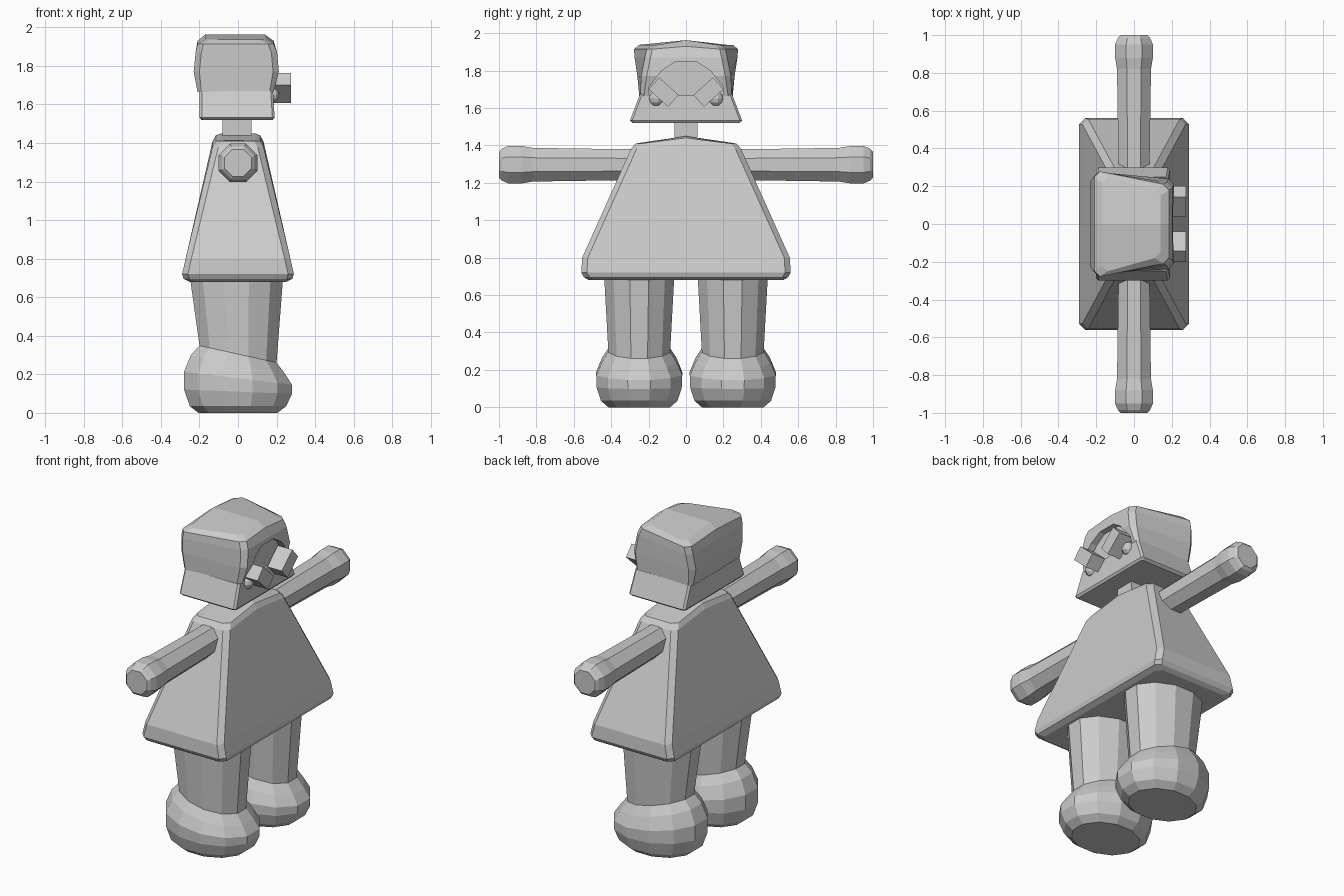
import bpy, bmesh, math
from mathutils import Matrix

if "Cube" in bpy.data.objects:
    bpy.data.objects.remove(bpy.data.objects["Cube"])

grey = bpy.data.materials.new("plain grey")
grey.diffuse_color = (0.6, 0.6, 0.6, 1)
grey.use_nodes = True
grey.node_tree.nodes["Principled BSDF"].inputs["Base Color"].default_value = grey.diffuse_color


def finish(name, bm):
    bmesh.ops.recalc_face_normals(bm, faces=bm.faces)
    me = bpy.data.meshes.new(name)
    bm.to_mesh(me)
    bm.free()
    me.materials.append(grey)
    ob = bpy.data.objects.new(name, me)
    bpy.context.collection.objects.link(ob)
    return ob


def loft(name, rings, split=False):
    """Skin a stack of equal point rings; split caps fold along the middle."""
    bm = bmesh.new()
    rows = [[bm.verts.new(p) for p in r] for r in rings]
    n = len(rows[0])
    for a, b in zip(rows, rows[1:]):
        for i in range(n):
            j = (i + 1) % n
            bm.faces.new((a[i], a[j], b[j], b[i]))
    for r in (rows[0], rows[-1]):
        if split:
            h = n // 2
            bm.faces.new(r[:h + 1])
            bm.faces.new(r[h:] + r[:1])
        else:
            bm.faces.new(r)
    return finish(name, bm)


def rect(z, xb, xf, hb, hf, c, peak=0):
    """Chamfered trapezium ring, peak lifts the centre line y = 0."""
    half = [(xf, hf - c), (xf - c, hf), (xb + c, hb), (xb, hb - c)]
    pts = [(xf, 0, z + peak)] + [(x, y, z) for x, y in half]
    pts += [(xb, 0, z + peak)] + [(x, -y, z) for x, y in reversed(half)]
    return pts


def circle(n):
    k = 1 / math.cos(math.pi / n)
    return [(k * math.cos((i + .5) * math.tau / n),
             k * math.sin((i + .5) * math.tau / n)) for i in range(n)]


def box(name, loc, size, rot=0):
    bm = bmesh.new()
    bmesh.ops.create_cube(bm, size=1, matrix=Matrix.Translation(loc)
                          @ Matrix.Rotation(rot, 4, 'X')
                          @ Matrix.Diagonal((*size, 1)))
    return finish(name, bm)


# Flared tunic body
body = [(.68, .25, .52, .03, 0), (.695, .282, .545, .03, 0),
        (.72, .29, .56, .03, 0), (.80, .272, .555, .03, 0),
        (1.38, .132, .295, .03, .03), (1.41, .115, .27, .03, .03),
        (1.415, .09, .24, .03, .035)]
loft("tunic", [rect(z, -x, x, y, y, c, p) for z, x, y, c, p in body], True)

# Neck
box("neck", (-.005, 0, 1.48), (.15, .125, .16))

# Lower face
face = [(1.52, -.19, .18, .285), (1.533, -.2, .19, .3), (1.67, -.2, .182, .248)]
loft("face", [rect(z, b, f, h, h, .012) for z, b, f, h in face], True)

# Hair block with an arched opening cut in the front
hair_rows = [(1.665, -.21, .184, .25, .245, .02, 0),
             (1.77, -.23, .212, .26, .24, .03, 0),
             (1.87, -.22, .203, .275, .22, .03, 0),
             (1.915, -.21, .185, .278, .21, .03, .015),
             (1.938, -.17, .14, .25, .18, .03, .025)]
hair = loft("hair", [rect(*r) for r in hair_rows], True)
arch = [(.205, 1.60), (.2, 1.71), (.13, 1.8), (.06, 1.845)]
arch += [(-y, z) for y, z in reversed(arch)]
cutter = loft("opening_cutter", [[(x, y, z) for y, z in arch] for x in (.168, .4)])
cutter.hide_render = True
cutter.hide_viewport = True
cut = hair.modifiers.new("opening", 'BOOLEAN')
cut.operation = 'DIFFERENCE'
cut.object = cutter

legs = [(0, 0, 0, .205, .165), (.035, 0, 0, .25, .205),
        (.11, .04, 0, .28, .228), (.18, .12, 0, .28, .23),
        (.25, .2, 0, .245, .2), (.305, .22, 0, .2, .165),
        (.78, 0, -.01, .25, .192)]
arms = [(.1, .083), (.35, .083), (.82, .09), (.88, .1), (.95, .1),
        (.985, .085), (1.0, .07)]

for s, side in ((1, "left"), (-1, "right")):
    # Leg and boot in one, with rings tilted toward the toe
    loft(side + "_leg", [[(cx + rx * u, s * .25 + ry * v, z - t * rx * u)
                          for u, v in circle(12)]
                         for z, t, cx, rx, ry in legs])
    # Outstretched arm with rounded hand
    loft(side + "_arm", [[(r * u, s * y, 1.297 + r * v) for u, v in circle(8)]
                         for y, r in arms])
    # Slanted block on the face
    box(side + "_face_block", (.225, s * .12, 1.685), (.1, .14, .085),
        s * math.radians(42))
    # Eye
    bm = bmesh.new()
    bmesh.ops.create_uvsphere(bm, u_segments=10, v_segments=6, radius=.04,
                              matrix=Matrix.Translation((.175, s * .16, 1.65)))
    finish(side + "_eye", bm)
